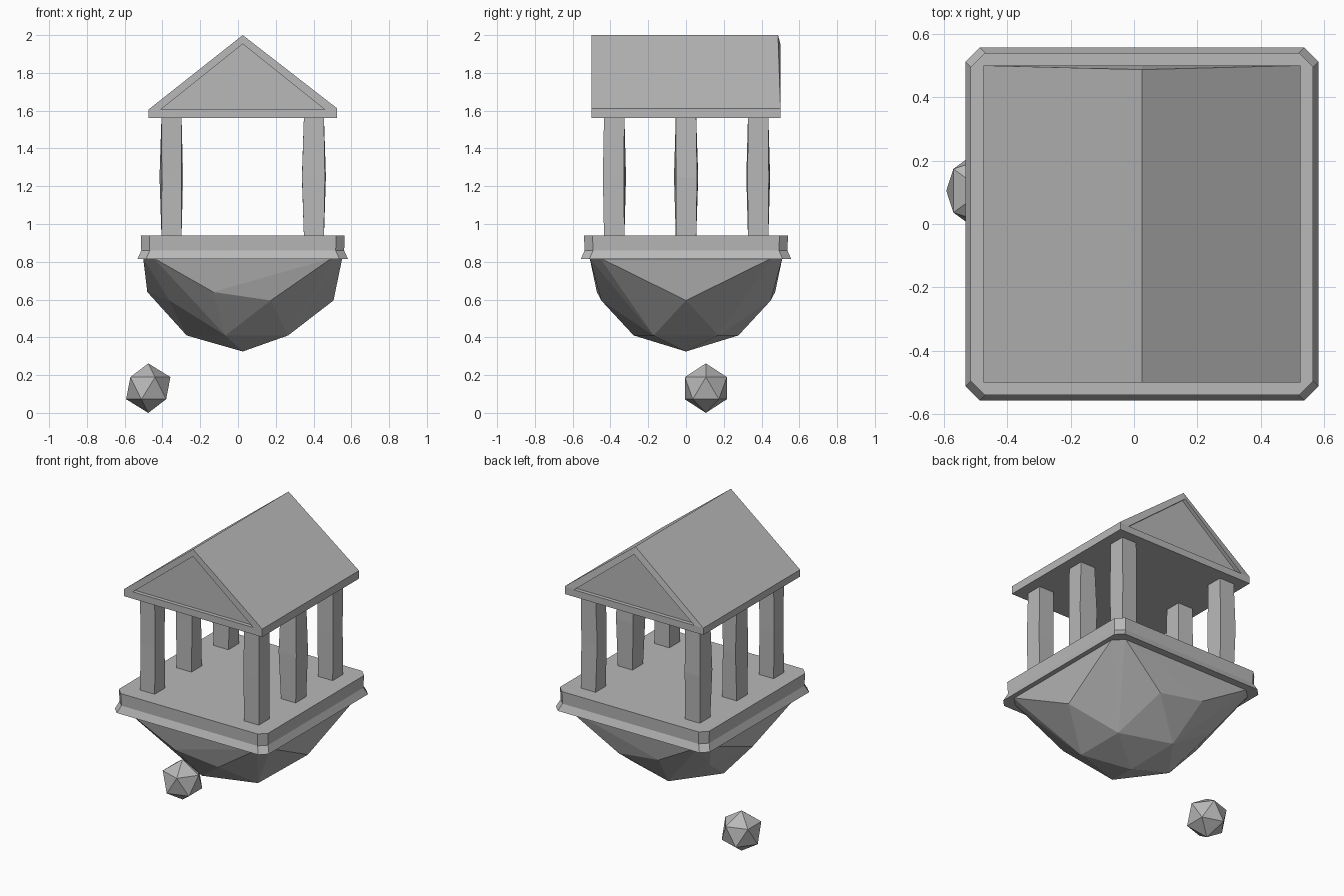
import bpy, bmesh, random
from mathutils import Vector

if "Cube" in bpy.data.objects:
    bpy.data.objects.remove(bpy.data.objects["Cube"])

random.seed(4)
CX = 0.025  # temple axis; the small stone balances it on the left

stone = bpy.data.materials.new("grey stone")
stone.diffuse_color = (0.48, 0.48, 0.48, 1)
stone.use_nodes = True
stone.node_tree.nodes["Principled BSDF"].inputs["Base Color"].default_value = stone.diffuse_color


def finish(bm, name):
    bmesh.ops.recalc_face_normals(bm, faces=bm.faces)
    me = bpy.data.meshes.new(name)
    bm.to_mesh(me)
    bm.free()
    me.materials.append(stone)
    ob = bpy.data.objects.new(name, me)
    bpy.context.collection.objects.link(ob)
    return ob


def octagon(hx, hy, c):
    """Rectangle outline with chamfered corners."""
    return [(CX + x, y) for x, y in (
        (hx, -hy + c), (hx, hy - c), (hx - c, hy), (-hx + c, hy),
        (-hx, hy - c), (-hx, -hy + c), (-hx + c, -hy), (hx - c, -hy))]


def loft(name, rings):
    """Closed solid through a stack of point rings."""
    bm = bmesh.new()
    vr = [[bm.verts.new(p) for p in r] for r in rings]
    n = len(vr[0])
    for a, b in zip(vr, vr[1:]):
        for i in range(n):
            j = (i + 1) % n
            bm.faces.new((a[i], a[j], b[j], b[i]))
    bm.faces.new(vr[0])
    bm.faces.new(vr[-1])
    return finish(bm, name)


# Floor slab with a flared lower lip
loft("floor_slab", [[(x, y, z) for x, y in octagon(h, h, 0.045)]
                    for z, h in ((0.815, 0.557), (0.86, 0.537), (0.94, 0.54))])

# Six worn square columns
for side, sx in (("left", -0.377), ("right", 0.377)):
    for row, y in (("front", -0.38), ("middle", 0.0), ("back", 0.382)):
        rings = []
        for z in (0.93, 1.25, 1.57):
            mid = z == 1.25
            ring = []
            for dx, dy in ((-1, -1), (1, -1), (1, 1), (-1, 1)):
                wx = 0.053 + (random.uniform(-0.006, 0.012) if mid else 0)
                wy = 0.054 + (random.uniform(-0.006, 0.012) if mid else 0)
                ring.append((CX + sx + dx * wx, y + dy * wy, z))
            rings.append(ring)
        loft(f"{row}_{side}_column", rings)

# Gabled roof with a recessed triangular pediment at both ends
bm = bmesh.new()
outer = [(-0.5, 1.56), (0.5, 1.56), (0.5, 1.612), (0, 2.0), (-0.5, 1.605)]
inner = [(-0.435, 1.605), (0.435, 1.605), (0, 1.953)]
ends = []
for s in (-1, 1):
    o = [bm.verts.new((CX + x, s * 0.5, z)) for x, z in outer]
    f = [bm.verts.new((CX + x, s * 0.5, z)) for x, z in inner]
    d = [bm.verts.new((CX + x, s * 0.475, z)) for x, z in inner]
    for face in ((o[0], o[1], f[1], f[0]), (o[1], o[2], f[1]),
                 (o[2], o[3], f[2], f[1]), (o[3], o[4], f[0], f[2]),
                 (o[4], o[0], f[0]), tuple(d)):
        bm.faces.new(face)
    for i in range(3):
        j = (i + 1) % 3
        bm.faces.new((f[i], f[j], d[j], d[i]))
    ends.append(o)
for i in range(5):
    j = (i + 1) % 5
    bm.faces.new((ends[0][i], ends[0][j], ends[1][j], ends[1][i]))
ends[1][3].co.y = 0.487  # worn ridge end
finish(bm, "roof")

# Floating rock: lower part of a faceted ball, squared off under the slab
bm = bmesh.new()
bmesh.ops.create_icosphere(bm, subdivisions=2, radius=1)
pts = [Vector((CX + v.co.x * 0.565, v.co.y * 0.555, 0.895 + v.co.z * 0.57))
       for v in bm.verts if v.co.z < -0.3]
bm.free()
pts += [Vector((x, y, 0.82)) for x, y in octagon(0.527, 0.51, 0.055)]
bm = bmesh.new()
for p in pts:
    bm.verts.new(p)
bmesh.ops.convex_hull(bm, input=bm.verts[:])
finish(bm, "floating_rock")

# Small loose stone
bm = bmesh.new()
bmesh.ops.create_icosphere(bm, subdivisions=1, radius=0.131)
bmesh.ops.translate(bm, verts=bm.verts, vec=(-0.475, 0.105, 0.131))
finish(bm, "small_stone")
